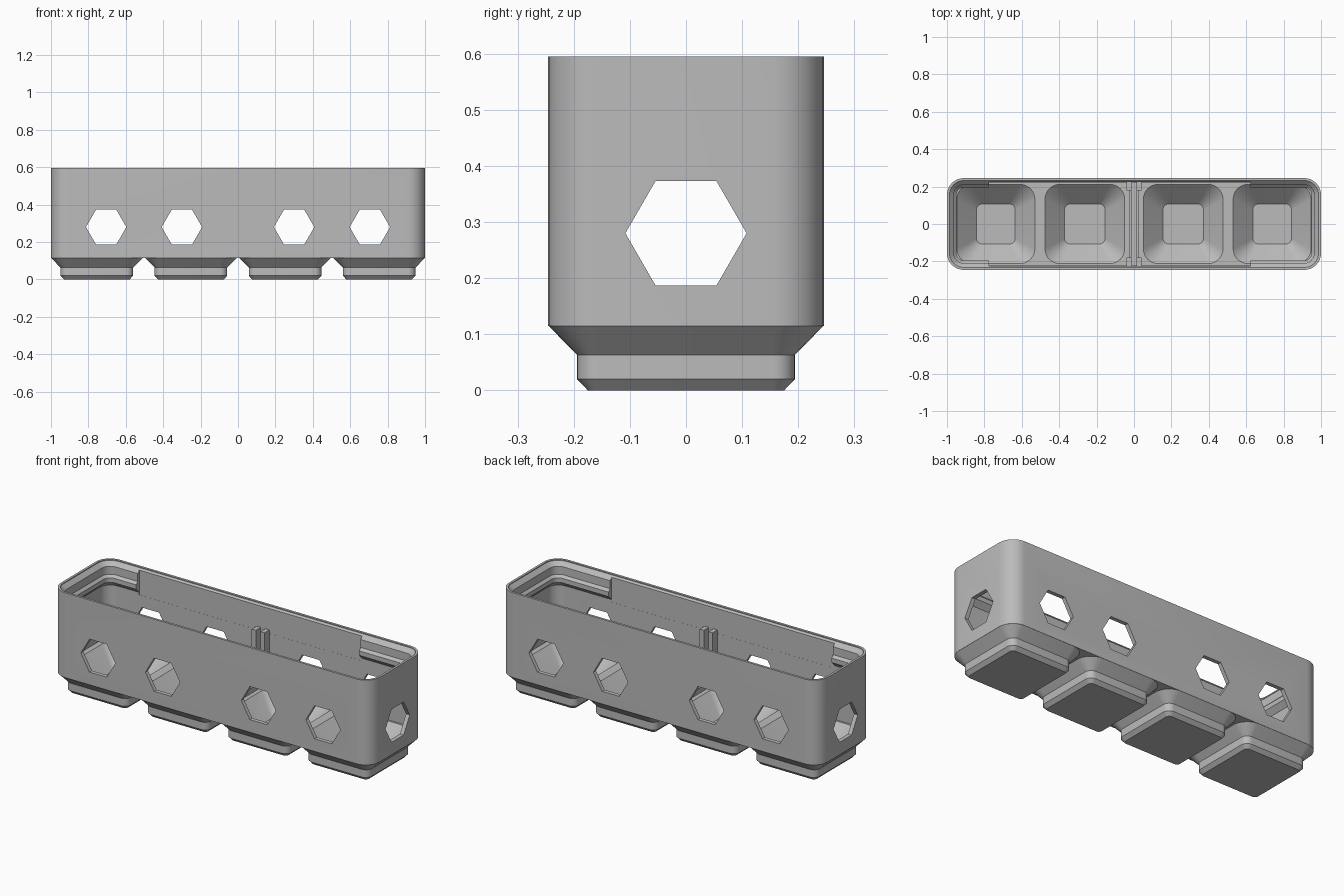
import bpy, bmesh, math

if "Cube" in bpy.data.objects:
    bpy.data.objects.remove(bpy.data.objects["Cube"])

HALF_X, HALF_Y, RADIUS, TOP = 1.0, 0.2455, 0.09, 0.595
WALL, FLOOR, FOOT_TOP = 0.0225, 0.15, 0.115

grey = bpy.data.materials.new("plain grey")
grey.use_nodes = True
colour = (0.5, 0.5, 0.5, 1)
grey.diffuse_color = colour
grey.node_tree.nodes["Principled BSDF"].inputs["Base Color"].default_value = colour


def finish(name, bm):
    bmesh.ops.recalc_face_normals(bm, faces=bm.faces)
    mesh = bpy.data.meshes.new(name)
    bm.to_mesh(mesh)
    bm.free()
    mesh.materials.append(grey)
    obj = bpy.data.objects.new(name, mesh)
    bpy.context.collection.objects.link(obj)
    return obj


def loft(name, centre, rings, steps=8):
    """Stack rounded rectangles given as (z, half x, half y, radius)."""
    bm = bmesh.new()
    loops = []
    for z, hx, hy, r in rings:
        loop = []
        for q, (sx, sy) in enumerate([(1, 1), (-1, 1), (-1, -1), (1, -1)]):
            for i in range(steps + 1):
                a = (q + i / steps) * math.pi / 2
                loop.append(bm.verts.new((centre + sx * (hx - r) + r * math.cos(a),
                                          sy * (hy - r) + r * math.sin(a), z)))
        loops.append(loop)
    n = len(loops[0])
    for low, high in zip(loops, loops[1:]):
        for i in range(n):
            j = (i + 1) % n
            bm.faces.new((low[i], low[j], high[j], high[i]))
    bm.faces.new(loops[0][::-1])
    bm.faces.new(loops[-1])
    return finish(name, bm)


def box(name, x0, x1, y0, y1, z0, z1):
    bm = bmesh.new()
    bmesh.ops.create_cube(bm, size=1)
    for v in bm.verts:
        v.co = (x1 if v.co.x > 0 else x0, y1 if v.co.y > 0 else y0,
                z1 if v.co.z > 0 else z0)
    return finish(name, bm)


def hex_prism(axis, offset, length):
    """Hexagonal cutter running along x or y, with points to the sides."""
    bm = bmesh.new()
    ends = []
    for d in (-length, length):
        ring = []
        for i in range(6):
            a = i * math.pi / 3
            u, z = offset + 0.108 * math.cos(a), 0.28 + 0.108 * math.sin(a)
            ring.append(bm.verts.new((u, d, z) if axis == "y" else (d, u, z)))
        ends.append(ring)
    for i in range(6):
        j = (i + 1) % 6
        bm.faces.new((ends[0][i], ends[0][j], ends[1][j], ends[1][i]))
    bm.faces.new(ends[0])
    bm.faces.new(ends[1])
    return finish("hex_cutter", bm)


def combine(target, tool, operation):
    tool.hide_render = True
    mod = target.modifiers.new(operation, "BOOLEAN")
    mod.operation, mod.solver, mod.object = operation, "EXACT", tool
    bpy.context.view_layer.objects.active = target
    bpy.ops.object.modifier_apply(modifier=mod.name)
    bpy.data.objects.remove(tool)


def inset_ring(z, inset):
    return (z, HALF_X - inset, HALF_Y - inset, RADIUS - inset)


# Outer body with four stepped feet
bin_body = loft("bin_body", 0, [inset_ring(FOOT_TOP, 0), inset_ring(TOP, 0)])
for cx in (-0.7545, -0.2515, 0.2515, 0.7545):
    steps = [(0, 0.175, 0.019), (0.02, 0.194, 0.038), (0.063, 0.194, 0.038),
             (FOOT_TOP, 0.245, 0.0895), (0.13, 0.24, 0.085)]
    foot = loft("foot", cx, [(z, h, h, r) for z, h, r in steps])
    combine(bin_body, foot, "UNION")

# Main cavity, whose upper profile leaves the stacking lip
lip = [(FLOOR, WALL), (0.455, WALL), (0.483, 0.05), (0.508, 0.05), (0.522, 0.036),
       (0.567, 0.036), (TOP - 0.005, 0.013), (TOP + 0.02, 0.013)]
combine(bin_body, loft("cavity_cutter", 0, [inset_ring(z, i) for z, i in lip]), "DIFFERENCE")

# Lip removed along the middle of the long sides
side = HALF_Y - WALL + 0.0005
combine(bin_body, box("lip_cutter", -0.775, 0.622, -side, side, 0.44, TOP + 0.1), "DIFFERENCE")

# Sloped pockets that sink into the feet
for x0, x1 in ((0.05, 0.476), (0.53, 0.947)):
    for s in (-1, 1):
        hx = (x1 - x0) / 2
        pocket = loft("pocket_cutter", s * (x0 + x1) / 2,
                      [(0.045, hx - 0.105, 0.107, 0.03), (FLOOR, hx, 0.212, 0.08),
                       (FLOOR + 0.03, hx, 0.212, 0.08)])
        combine(bin_body, pocket, "DIFFERENCE")

# Hexagonal windows through long sides and ends
for x in (-0.705, -0.3, 0.3, 0.705):
    combine(bin_body, hex_prism("y", x, 0.5), "DIFFERENCE")
combine(bin_body, hex_prism("x", 0, 1.5), "DIFFERENCE")

# Divider holder: paired posts on each wall and rails across the floor
for sx, label in ((-1, "right"), (1, "left")):
    xs = sorted((sx * 0.014, sx * 0.04))
    for sy, end in ((-1, "front"), (1, "back")):
        ys = sorted((sy * 0.18, sy * 0.225))
        box(f"divider_post_{end}_{label}", *xs, *ys, FLOOR - 0.005, 0.46)
    rail = sorted((sx * 0.014, sx * 0.025))
    box(f"divider_rail_{label}", *rail, -0.185, 0.185, FLOOR - 0.005, FLOOR + 0.03)

bpy.ops.object.select_all(action="DESELECT")
bin_body.select_set(True)
bpy.context.view_layer.objects.active = bin_body
bpy.ops.object.shade_smooth_by_angle(angle=math.radians(30))
